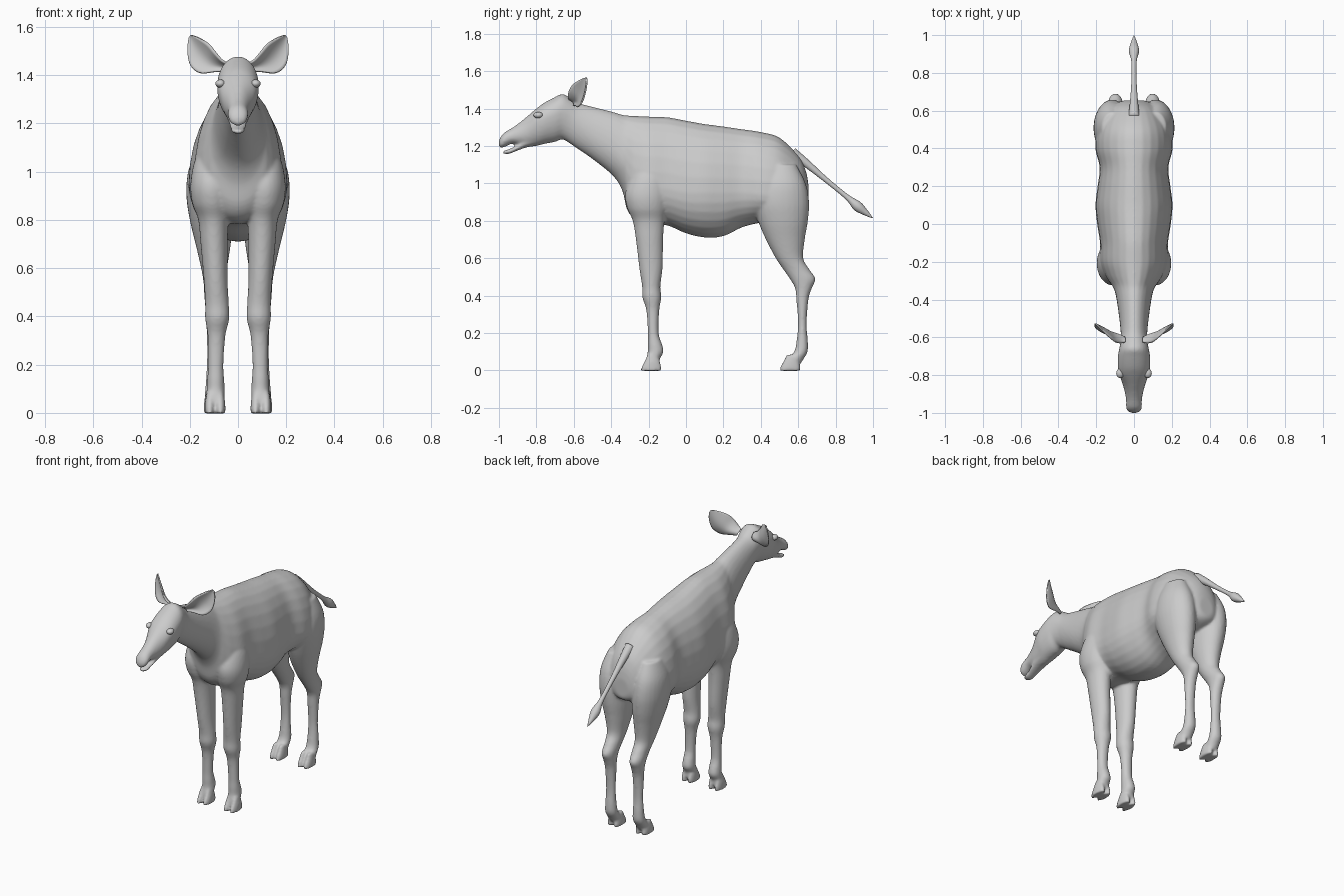
import bpy, bmesh
from math import cos, sin, pi
from mathutils import Vector

N = 28


def spline(rows, n=5):
    """Catmull-Rom resampling of a list of equal-length tuples."""
    out = []
    for i in range(len(rows) - 1):
        p = [rows[max(0, min(len(rows) - 1, i + k))] for k in (-1, 0, 1, 2)]
        for s in range(n):
            t = s / n
            out.append(tuple(0.5 * (2 * b + (c - a) * t + (2 * a - 5 * b + 4 * c - d) * t * t
                                    + (3 * b - a - 3 * c + d) * t ** 3) for a, b, c, d in zip(*p)))
    return out + [tuple(rows[-1])]


def loft(bm, rings):
    """Closed tube through rings of points, capped at both ends."""
    vs = [[bm.verts.new(p) for p in r] for r in rings]
    for a, b in zip(vs, vs[1:]):
        for i in range(N):
            j = (i + 1) % N
            bm.faces.new((a[i], a[j], b[j], b[i]))
    bm.faces.new(vs[0])
    bm.faces.new(vs[-1][::-1])


def upright(y, top, bottom, wide, w):
    """Vertical cross-section, widest at height 'wide'."""
    ring = []
    for i in range(N):
        a = 2 * pi * i / N
        h = (top - wide) if sin(a) > 0 else (wide - bottom)
        ring.append((w * cos(a), y, wide + h * sin(a)))
    return ring


def level(side, z, y0, y1, x0, x1):
    """Horizontal oval cross-section given by its extents."""
    return [(side * ((x0 + x1) / 2 + (x1 - x0) / 2 * cos(2 * pi * i / N)),
             (y0 + y1) / 2 + (y1 - y0) / 2 * sin(2 * pi * i / N), z) for i in range(N)]


def finish(bm, name):
    bmesh.ops.recalc_face_normals(bm, faces=bm.faces)
    for f in bm.faces:
        f.smooth = True
    me = bpy.data.meshes.new(name)
    bm.to_mesh(me)
    bm.free()
    ob = bpy.data.objects.new(name, me)
    bpy.context.collection.objects.link(ob)
    return ob


# Trunk, neck and head: y, top, bottom, widest height, half width
trunk = [
    (.655, .99, .87, .93, .05), (.64, 1.07, .85, .93, .09), (.6, 1.15, .83, .93, .14),
    (.5, 1.245, .8, .93, .195), (.4, 1.275, .79, .94, .205), (.3, 1.29, .765, .95, .182),
    (.2, 1.305, .718, .95, .193), (.1, 1.318, .711, .95, .204), (0, 1.336, .733, .95, .195),
    (-.1, 1.354, .775, .97, .18), (-.2, 1.358, .785, .98, .18), (-.27, 1.361, .805, 1.0, .155),
    (-.315, 1.364, .86, 1.06, .125), (-.34, 1.367, .96, 1.13, .108), (-.39, 1.382, 1.04, 1.19, .094),
    (-.5, 1.41, 1.13, 1.26, .078), (-.58, 1.432, 1.185, 1.32, .07), (-.62, 1.458, 1.213, 1.36, .071),
    (-.66, 1.478, 1.235, 1.38, .078), (-.7, 1.462, 1.222, 1.37, .085), (-.76, 1.43, 1.21, 1.345, .086),
    (-.8, 1.4, 1.2, 1.33, .077), (-.85, 1.358, 1.195, 1.28, .06), (-.89, 1.325, 1.205, 1.26, .049),
    (-.93, 1.297, 1.212, 1.25, .042), (-.97, 1.273, 1.195, 1.235, .042), (-.99, 1.25, 1.19, 1.22, .034),
    (-1.0, 1.228, 1.2, 1.212, .016)]
jaw = [(-.8, 1.27, 1.205, 1.24, .05), (-.86, 1.235, 1.19, 1.215, .042), (-.91, 1.2, 1.172, 1.186, .033),
       (-.95, 1.182, 1.157, 1.17, .03), (-.978, 1.174, 1.16, 1.167, .016)]
bm = bmesh.new()
for rows in (trunk, jaw):
    loft(bm, [upright(*r) for r in spline(rows)])

# Legs: z, back-front extent, inner-outer extent
front_leg = [
    (1.14, -.25, -.12, .05, .13), (1.05, -.29, -.1, .03, .178), (.95, -.325, -.09, .02, .197),
    (.87, -.315, -.1, .025, .19), (.8, -.285, -.115, .038, .165), (.7, -.268, -.122, .043, .155),
    (.55, -.25, -.125, .043, .142), (.45, -.235, -.137, .038, .136), (.39, -.233, -.132, .036, .136),
    (.32, -.212, -.143, .052, .126), (.2, -.204, -.146, .06, .124), (.14, -.205, -.128, .057, .128),
    (.1, -.205, -.12, .055, .13), (.06, -.213, -.14, .056, .132), (.03, -.215, -.14, .06, .128)]
hind_leg = [
    (1.1, .42, .59, .06, .17), (1.0, .38, .64, .03, .207), (.9, .36, .658, .018, .214),
    (.8, .385, .652, .02, .2), (.7, .427, .635, .03, .176), (.6, .48, .627, .045, .153),
    (.54, .52, .66, .052, .143), (.49, .555, .692, .057, .14), (.44, .583, .673, .06, .136),
    (.38, .59, .655, .063, .132), (.25, .599, .645, .067, .128), (.15, .59, .652, .063, .132),
    (.1, .578, .65, .06, .136), (.06, .545, .628, .06, .137), (.03, .54, .61, .064, .132)]
for side in (1, -1):
    for rows, toe_y, x in ((front_leg, -.24, .095), (hind_leg, .503, .099)):
        loft(bm, [level(side, *r) for r in spline(rows)])
        # Cloven toes
        for dx in (-.022, .022):
            c = x + dx
            toe = [(.085, toe_y + .035, toe_y + .085, c - .012, c + .012),
                   (.05, toe_y + .018, toe_y + .1, c - .019, c + .019),
                   (.02, toe_y + .002, toe_y + .108, c - .021, c + .021),
                   (-.002, toe_y - .002, toe_y + .108, c - .021, c + .021)]
            loft(bm, [level(side, *r) for r in spline(toe)])
body = finish(bm, "body")

# Fuse the overlapping forms into one soft skin
fuse = body.modifiers.new("fuse", 'REMESH')
fuse.mode = 'VOXEL'
fuse.voxel_size = .008
fuse.use_smooth_shade = True
soft = body.modifiers.new("soften", 'SMOOTH')
soft.factor = .5
soft.iterations = 6

# Tail with tuft: y, z, radius
tail = [(.565, 1.165, .03), (.64, 1.11, .022), (.75, 1.018, .014), (.86, .928, .014),
        (.915, .88, .027), (.955, .848, .018), (.998, .815, .002)]
bm = bmesh.new()
loft(bm, [[(r * cos(2 * pi * i / N), y + .63 * r * sin(2 * pi * i / N), z + .77 * r * sin(2 * pi * i / N))
           for i in range(N)] for y, z, r in spline(tail)])
finish(bm, "tail")

# Ears: upper edge x y z, lower edge x y z, cup depth
ear = [(.045, -.625, 1.45, .06, -.6, 1.415, .012), (.068, -.63, 1.463, .095, -.59, 1.415, .022),
       (.095, -.625, 1.495, .157, -.578, 1.41, .03), (.124, -.603, 1.53, .198, -.553, 1.442, .026),
       (.165, -.565, 1.555, .21, -.535, 1.505, .012), (.195, -.535, 1.566, .204, -.53, 1.555, .002)]
# Eyes and ears on both sides
for side, label in ((1, "left"), (-1, "right")):
    bm = bmesh.new()
    grid = []
    for r in spline(ear):
        a, b, d = Vector(r[:3]), Vector(r[3:6]), r[6]
        row = []
        for k in range(11):
            p = a.lerp(b, k / 10) + Vector((-.3, .9, 0)) * d * sin(pi * k / 10)
            row.append(bm.verts.new((side * p.x, p.y, p.z)))
        grid.append(row)
    for a, b in zip(grid, grid[1:]):
        for k in range(10):
            bm.faces.new((a[k], a[k + 1], b[k + 1], b[k]))
    ob = finish(bm, label + "_ear")
    thick = ob.modifiers.new("thickness", 'SOLIDIFY')
    thick.thickness = .008
    thick.offset = 0

    bm = bmesh.new()
    bmesh.ops.create_uvsphere(bm, u_segments=24, v_segments=14, radius=.021)
    bmesh.ops.scale(bm, vec=(1, 1.2, .8), verts=bm.verts)
    bmesh.ops.translate(bm, vec=(side * .073, -.79, 1.365), verts=bm.verts)
    finish(bm, label + "_eye")
